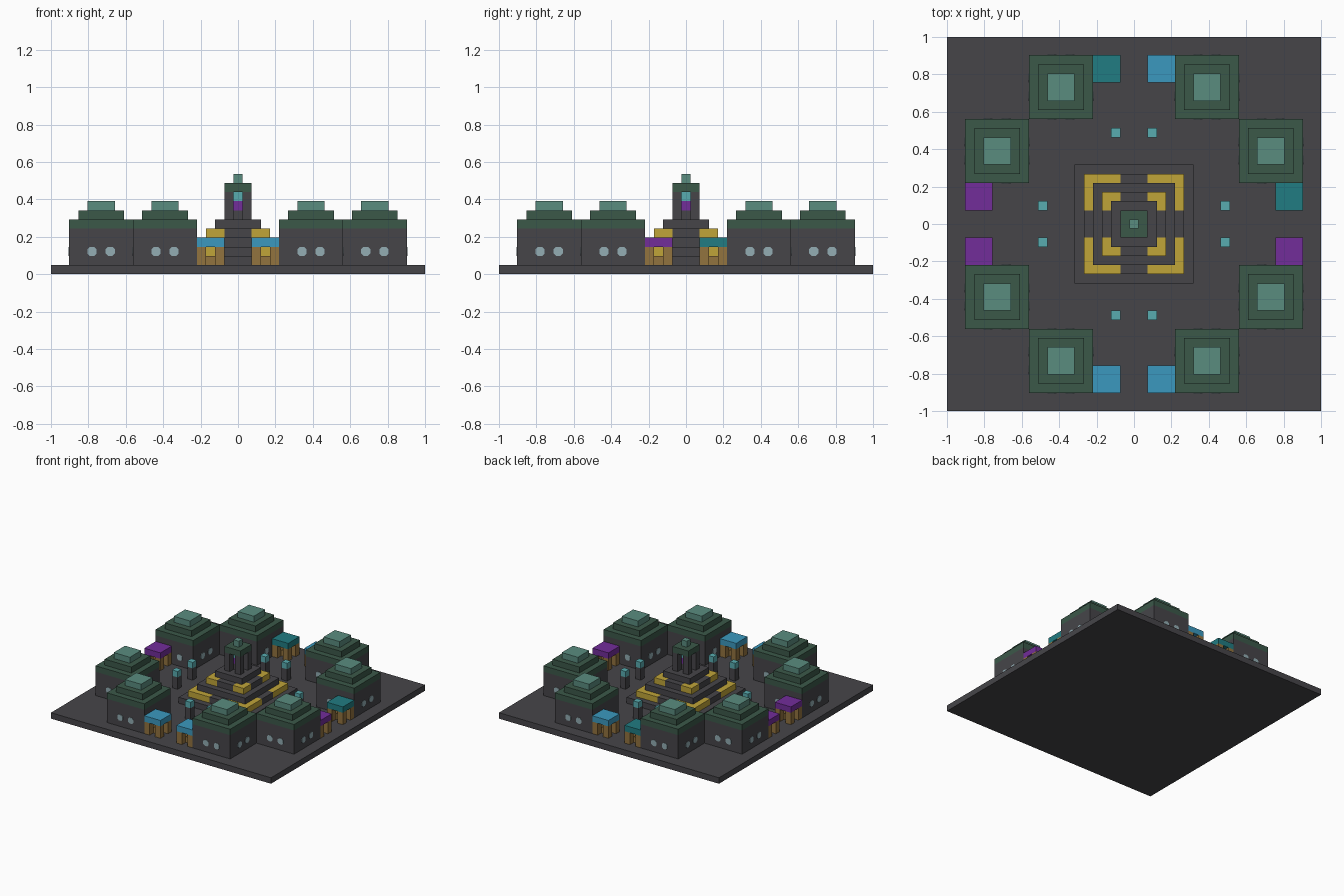
import bpy
import bmesh
from math import pi
from mathutils import Matrix, Vector

U = 2 / 41  # one building block

if "Cube" in bpy.data.objects:
    bpy.data.objects.remove(bpy.data.objects["Cube"], do_unlink=True)


def material(name, hexcode):
    rgb = [int(hexcode[i:i + 2], 16) / 255 for i in (0, 2, 4)]
    lin = [c / 12.92 if c < 0.04 else ((c + 0.055) / 1.055) ** 2.4 for c in rgb]
    mat = bpy.data.materials.new(name)
    mat.use_nodes = True
    mat.diffuse_color = (*lin, 1)
    bsdf = mat.node_tree.nodes["Principled BSDF"]
    bsdf.inputs["Base Color"].default_value = (*lin, 1)
    bsdf.inputs["Roughness"].default_value = 0.9
    return mat


stone = material("charcoal_stone", "464549")
roof_green = material("dark_green_roof", "3b5849")
cap_green = material("pale_green_cap", "5a8c7f")
gold = material("gold", "c0a539")
wood = material("wood", "92733e")
blue = material("blue_cloth", "3b99bf")
teal = material("teal_cloth", "217c82")
purple = material("purple_cloth", "722d9a")
cyan = material("cyan_lamp", "58acb0")
glass = material("pale_glass", "93adb4")


def finish(name, bm, mat):
    bmesh.ops.recalc_face_normals(bm, faces=bm.faces)
    mesh = bpy.data.meshes.new(name)
    bm.to_mesh(mesh)
    bm.free()
    mesh.materials.append(mat)
    obj = bpy.data.objects.new(name, mesh)
    bpy.context.collection.objects.link(obj)
    return obj


def blocks(name, mat, *boxes):
    """Boxes as (x, y, width, depth, bottom, top), measured in blocks."""
    bm = bmesh.new()
    for x, y, w, d, low, high in boxes:
        place = Matrix.Translation(Vector((x, y, (low + high) / 2)) * U)
        size = Matrix.Diagonal((w * U, d * U, (high - low) * U, 1))
        bmesh.ops.create_cube(bm, size=1, matrix=place @ size)
    return finish(name, bm, mat)


def gold_corners(name, half, low):
    """Four L-shaped corner steps around one pyramid layer."""
    bm = bmesh.new()
    inner, gap = half - 1, 1.5
    outline = [(gap, inner), (inner, inner), (inner, gap),
               (half, gap), (half, half), (gap, half)]
    for turn in range(4):
        rot = Matrix.Rotation(turn * pi / 2, 3, "Z")
        face = bm.faces.new([bm.verts.new(rot @ Vector((x, y, low)) * U)
                             for x, y in outline])
        up = bmesh.ops.extrude_face_region(bm, geom=[face])["geom"]
        bmesh.ops.translate(bm, vec=(0, 0, U),
                            verts=[v for v in up if isinstance(v, bmesh.types.BMVert)])
    finish(name, bm, gold)


def windows(name, cx, cy, half):
    """Two rounded panes on each of the four walls."""
    bm = bmesh.new()
    a, b = 0.5, 0.24
    outline = [(-b, -a), (b, -a), (a, -b), (a, b), (b, a), (-b, a), (-a, b), (-a, -b)]
    for turn in range(4):
        place = Matrix.Translation((cx, cy, 2.5)) @ Matrix.Rotation(turn * pi / 2, 4, "Z")
        for side in (-1, 1):
            face = bm.faces.new([bm.verts.new(place @ Vector((side + x, -half, z)) * U)
                                 for x, z in outline])
            out = (place.to_3x3() @ Vector((0, -1, 0))) * 0.003
            geom = bmesh.ops.extrude_face_region(bm, geom=[face])["geom"]
            bmesh.ops.translate(bm, vec=out,
                                verts=[v for v in geom if isinstance(v, bmesh.types.BMVert)])
    finish(name, bm, glass)


# Ground slab
blocks("ground_slab", stone, (0, 0, 41, 41, 0, 1))

# Houses with three-tier roofs
spots = [(sx * x, sy * y) for x, y in ((8, 15), (15, 8)) for sx in (-1, 1) for sy in (-1, 1)]
for n, (x, y) in enumerate(spots, 1):
    blocks(f"house_walls_{n}", stone, (x, y, 7, 7, 1, 5))
    blocks(f"house_roof_{n}", roof_green, (x, y, 7, 7, 5, 6), (x, y, 5, 5, 6, 7))
    blocks(f"house_roof_cap_{n}", cap_green, (x, y, 3, 3, 7, 8))
    windows(f"house_windows_{n}", x, y, 3.5)

# Market stalls
stalls = [(3, 17, blue), (-3, 17, teal), (-3, -17, blue), (3, -17, blue),
          (-17, 3, purple), (-17, -3, purple), (17, 3, teal), (17, -3, purple)]
for n, (x, y, cloth) in enumerate(stalls, 1):
    posts = [(x + i, y + j, 1, 1, 1, 3) for i in (-1, 1) for j in (-1, 1)]
    blocks(f"stall_frame_{n}", wood, *posts, (x, y, 1, 1, 1, 2))
    blocks(f"stall_awning_{n}", cloth, (x, y, 3, 3, 3, 4))

# Lamp posts
lamps = [(sx * x, sy * y) for x, y in ((2, 10), (10, 2)) for sx in (-1, 1) for sy in (-1, 1)]
for n, (x, y) in enumerate(lamps, 1):
    blocks(f"lamp_post_{n}", stone, (x, y, 1, 1, 1, 3))
    blocks(f"lamp_head_{n}", cyan, (x, y, 1, 1, 3, 4))

# Stepped pyramid, with plain middles on the gold layers
steps = []
for level, width in enumerate((13, 11, 9, 7, 5), 1):
    if level in (2, 4):
        edge = (width - 1) / 2
        steps.append((0, 0, width - 2, width - 2, level, level + 1))
        for s in (-1, 1):
            steps.append((s * edge, 0, 1, 3, level, level + 1))
            steps.append((0, s * edge, 3, 1, level, level + 1))
        gold_corners(f"gold_steps_{level}", width / 2, level)
    else:
        steps.append((0, 0, width, width, level, level + 1))
blocks("pyramid_steps", stone, *steps)

# Open shrine on top
pillars = [(i, j, 1, 1, 6, 9) for i in (-1, 1) for j in (-1, 1)]
blocks("shrine_pillars", stone, *pillars, (0, 0, 1, 1, 6, 7))
blocks("shrine_crystal", purple, (0, 0, 1, 1, 7, 8))
blocks("shrine_light", cyan, (0, 0, 1, 1, 8, 9))
blocks("shrine_roof", roof_green, (0, 0, 3, 3, 9, 10))
blocks("shrine_finial", cap_green, (0, 0, 1, 1, 10, 11))
